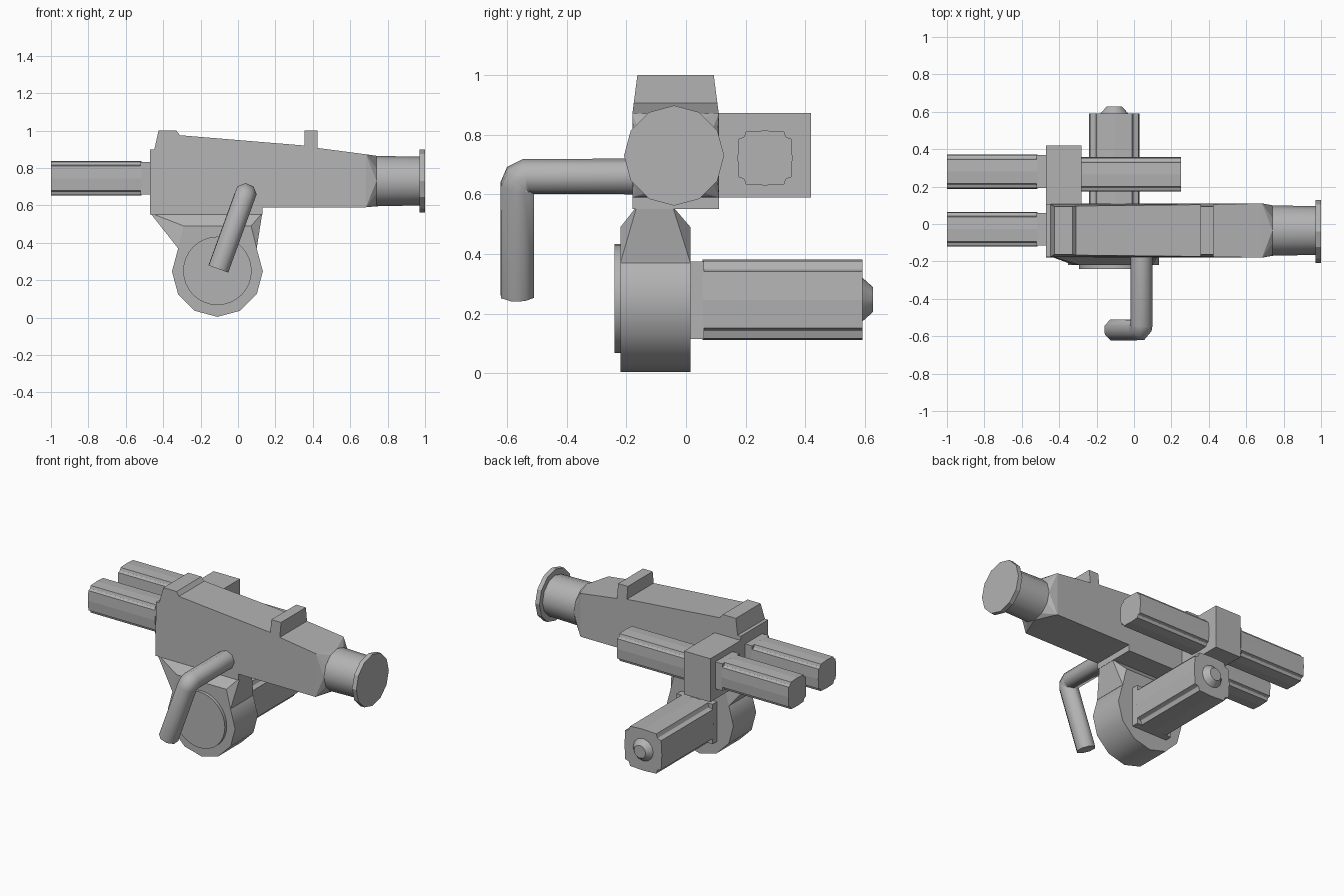
import bpy, bmesh
from math import cos, sin, pi, radians

if "Cube" in bpy.data.objects:
    bpy.data.objects.remove(bpy.data.objects["Cube"], do_unlink=True)

grey = bpy.data.materials.new("plain_grey")
grey.use_nodes = True
grey.diffuse_color = (0.45, 0.45, 0.45, 1)
grey.node_tree.nodes["Principled BSDF"].inputs["Base Color"].default_value = (0.45, 0.45, 0.45, 1)


def finish(name, bm, smooth=0):
    bmesh.ops.recalc_face_normals(bm, faces=bm.faces[:])
    mesh = bpy.data.meshes.new(name)
    bm.to_mesh(mesh)
    bm.free()
    mesh.materials.append(grey)
    ob = bpy.data.objects.new(name, mesh)
    bpy.context.collection.objects.link(ob)
    if smooth:
        bpy.ops.object.select_all(action='DESELECT')
        ob.select_set(True)
        bpy.context.view_layer.objects.active = ob
        bpy.ops.object.shade_smooth_by_angle(angle=radians(smooth))
    return ob


def at(axis, t, p):
    return (t, p[0], p[1]) if axis == 'x' else (p[0], t, p[1])


def loft(name, axis, sections, smooth=0):
    """Join (position, outline) sections along an axis and cap the ends."""
    bm = bmesh.new()
    rings = [[bm.verts.new(at(axis, t, p)) for p in outline] for t, outline in sections]
    n = len(rings[0])
    for a, b in zip(rings, rings[1:]):
        for i in range(n):
            j = (i + 1) % n
            bm.faces.new((a[i], a[j], b[j], b[i]))
    bm.faces.new(rings[0])
    bm.faces.new(rings[-1])
    return finish(name, bm, smooth)


def hull(name, points):
    bm = bmesh.new()
    for p in points:
        bm.verts.new(p)
    bmesh.ops.convex_hull(bm, input=bm.verts[:])
    return finish(name, bm)


def circle(cu, cv, r, n=12):
    return [(cu + r * sin(2 * pi * i / n), cv + r * cos(2 * pi * i / n)) for i in range(n)]


def rect(u0, u1, v0, v1):
    return [(u0, v0), (u1, v0), (u1, v1), (u0, v1)]


def grooved(cu, cv, h):
    """Slightly bowed square with a notch at each corner."""
    side = [(-0.7, 0.96), (0, 1), (0.7, 0.96), (0.76, 0.78), (0.78, 0.76)]
    pts = []
    for k in range(4):
        for u, v in side:
            for _ in range(k):
                u, v = v, -u
            pts.append((cu + h * u, cv + h * v))
    return pts


# Main housing with its rear ridge and top sight
profile = [(-0.47, 0.55), (-0.47, 0.9), (-0.447, 0.9), (-0.425, 1), (-0.33, 1),
           (-0.31, 0.975), (0.355, 0.92), (0.355, 1), (0.425, 1), (0.425, 0.907),
           (0.685, 0.873), (0.685, 0.59), (0.13, 0.59), (0.13, 0.55)]
body = loft("housing", 'y', [(-0.18, profile), (0.11, profile)])
for v in body.data.vertices:
    half = 0.145 - 0.13 * max(0, v.co.z - 0.87)
    v.co.y = -0.035 + (half if v.co.y > 0 else -half)

# Faceted shoulder, neck and end disc
collar = circle(-0.035, 0.73, 0.135)
hull("shoulder", [at('x', 0.685, p) for p in rect(-0.18, 0.11, 0.59, 0.873)]
     + [at('x', 0.74, p) for p in collar])
loft("neck", 'x', [(0.73, collar), (0.975, circle(-0.035, 0.73, 0.13))], 35)
loft("end_disc", 'x', [(0.97, circle(-0.04, 0.73, 0.168)), (1, circle(-0.04, 0.73, 0.168))])

# Lower drum, its cover plate and the web that joins it to the housing
drum = circle(-0.11, 0.247, 0.243)
loft("drum", 'y', [(-0.22, drum), (0.015, drum)], 35)
plate = circle(-0.11, 0.25, 0.183, 32)
loft("drum_cover", 'y', [(-0.24, plate), (-0.215, plate)], 35)
web = []
for x0, x1, y0, y1, z in ((-0.32, 0.1, -0.22, 0.015, 0.37),
                          (-0.29, 0.07, -0.22, 0.015, 0.49),
                          (-0.47, 0.13, -0.165, -0.045, 0.56)):
    web += [(x, y, z) for x, y in rect(x0, x1, y0, y1)]
hull("drum_web", web)

# Cross shaft behind the drum, with its square seat and end nub
loft("cross_shaft_seat", 'y', [(0, rect(-0.235, 0.025, 0.115, 0.375)),
                               (0.06, rect(-0.235, 0.025, 0.115, 0.375))])
shaft = grooved(-0.105, 0.246, 0.135)
loft("cross_shaft", 'y', [(0.055, shaft), (0.592, shaft)])
loft("shaft_nub", 'y', [(0.59, circle(-0.105, 0.247, 0.075)),
                        (0.627, circle(-0.105, 0.247, 0.042))], 35)

# Side block and the grooved bars
loft("side_block", 'x', [(-0.47, rect(0.1, 0.42, 0.59, 0.873)),
                         (-0.28, rect(0.1, 0.42, 0.59, 0.873))])
for name, y in (("front", -0.028), ("back", 0.28)):
    seat = rect(y - 0.088, y + 0.088, 0.657, 0.833)
    loft(name + "_bar_seat", 'x', [(-0.52, seat), (-0.46, seat)])
    bar = grooved(y, 0.745, 0.092)
    loft(name + "_bar", 'x', [(-1, bar), (-0.515, bar)])
inner = grooved(0.265, 0.722, 0.092)
loft("inner_bar", 'x', [(-0.29, inner), (0.25, inner)])

# Bent crank handle
curve = bpy.data.curves.new("crank_handle", 'CURVE')
curve.dimensions = '3D'
curve.bevel_depth = 0.06
curve.bevel_resolution = 2
curve.use_fill_caps = True
path = [(0.04, -0.1, 0.66), (0.04, -0.535, 0.66), (0.036, -0.558, 0.65),
        (0.028, -0.566, 0.627), (-0.105, -0.566, 0.26)]
spline = curve.splines.new('POLY')
spline.points.add(len(path) - 1)
for point, co in zip(spline.points, path):
    point.co = (*co, 1)
curve.materials.append(grey)
bpy.context.collection.objects.link(bpy.data.objects.new("crank_handle", curve))
